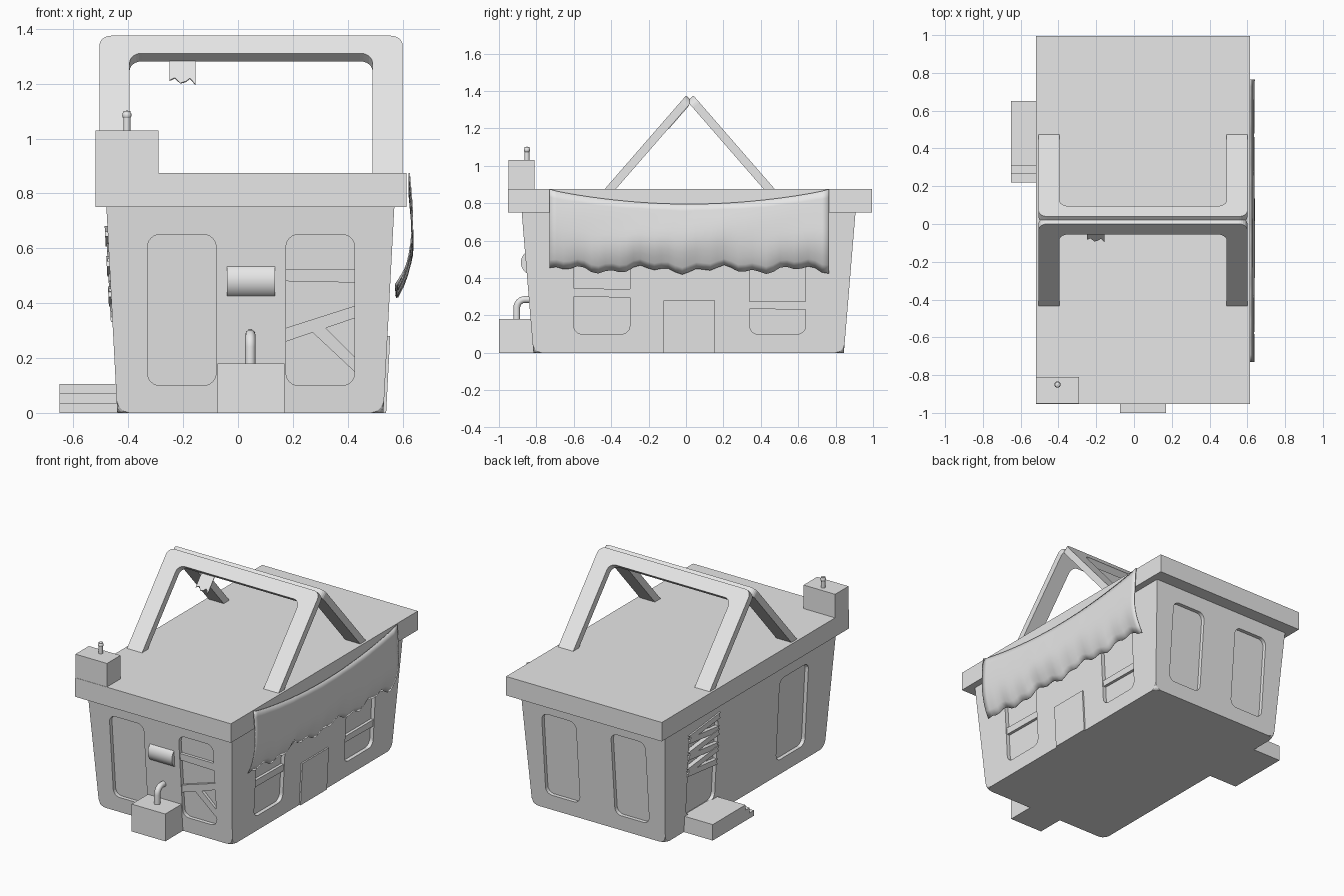
import bpy, bmesh, math
from mathutils import Matrix

if "Cube" in bpy.data.objects:
    bpy.data.objects.remove(bpy.data.objects["Cube"])

grey = bpy.data.materials.new("plain grey")
grey.use_nodes = True
grey.diffuse_color = (0.8, 0.8, 0.8, 1)
grey.node_tree.nodes["Principled BSDF"].inputs["Base Color"].default_value = (0.8, 0.8, 0.8, 1)

CX, CY = 0.045, 0.014       # body centre
LID = 0.875                 # height of the lid


def finish(name, bm, smooth=False):
    bmesh.ops.recalc_face_normals(bm, faces=bm.faces)
    me = bpy.data.meshes.new(name)
    bm.to_mesh(me)
    bm.free()
    ob = bpy.data.objects.new(name, me)
    bpy.context.collection.objects.link(ob)
    me.materials.append(grey)
    if smooth:
        smooth_object(ob)
    return ob


def smooth_object(ob):
    bpy.ops.object.select_all(action='DESELECT')
    ob.select_set(True)
    bpy.context.view_layer.objects.active = ob
    bpy.ops.object.shade_smooth_by_angle(angle=math.radians(40))


def loft(bm, a, b):
    """Closed solid between two matching outlines."""
    va, vb = [bm.verts.new(p) for p in a], [bm.verts.new(p) for p in b]
    bm.faces.new(va)
    bm.faces.new(vb[::-1])
    n = len(va)
    for i in range(n):
        j = (i + 1) % n
        bm.faces.new((va[i], vb[i], vb[j], va[j]))


def box(name, x0, x1, y0, y1, z0, z1):
    bm = bmesh.new()
    loft(bm, *[[(x0, y0, z), (x1, y0, z), (x1, y1, z), (x0, y1, z)] for z in (z0, z1)])
    return finish(name, bm)


def wall(side, u, z, d):
    """Point on a sloping body wall, d outwards from it."""
    hx, hy = 0.485 + 0.053 * z + d, 0.83 + 0.083 * z + d
    return {"front": (u, CY - hy, z), "back": (u, CY + hy, z),
            "left": (CX + hx, u, z), "right": (CX - hx, u, z)}[side]


def wall_prism(bm, side, pts, d0, d1):
    loft(bm, *[[wall(side, u, z, d) for u, z in pts] for d in (d0, d1)])


def arc(cx, cy, r, a0, a1, n=6):
    return [(cx + r * math.cos(math.radians(a0 + (a1 - a0) * i / n)),
             cy + r * math.sin(math.radians(a0 + (a1 - a0) * i / n))) for i in range(n + 1)]


def rounded_rect(x0, x1, y0, y1, r):
    return (arc(x1 - r, y1 - r, r, 0, 90) + arc(x0 + r, y1 - r, r, 90, 180)
            + arc(x0 + r, y0 + r, r, 180, 270) + arc(x1 - r, y0 + r, r, 270, 360))


# Tapered body with clipped lower corners
bm = bmesh.new()
rings = []
for z in (0, 0.78):
    hx, hy = 0.485 + 0.053 * z, 0.83 + 0.083 * z
    rings.append([(CX - hx, CY - hy, z), (CX + hx, CY - hy, z),
                  (CX + hx, CY + hy, z), (CX - hx, CY + hy, z)])
loft(bm, *rings)
bmesh.ops.bevel(bm, geom=[v for v in bm.verts if v.co.z < 0.01], offset=0.045,
                segments=3, profile=0.5, affect='VERTICES')
body = finish("body", bm)

# Recessed windows, two on each wall
bm = bmesh.new()
spans = {"front": ((-0.33, -0.08), (0.175, 0.425)), "left": ((-0.6, -0.3), (0.34, 0.64))}
spans["back"], spans["right"] = spans["front"], spans["left"]
for side, pair in spans.items():
    for u0, u1 in pair:
        wall_prism(bm, side, rounded_rect(u0, u1, 0.1, 0.65, 0.045), -0.025, 0.05)
cutter = finish("window_cutter", bm)
cutter.hide_render = True
cut = body.modifiers.new("windows", 'BOOLEAN')
cut.operation, cut.object, cut.solver = 'DIFFERENCE', cutter, 'EXACT'
bpy.context.view_layer.objects.active = body
bpy.ops.object.modifier_apply(modifier="windows")
bpy.data.objects.remove(cutter)

# Rim and lid
box("rim_lid", -0.52, 0.615, -0.952, 0.995, 0.75, LID)

# Boards inside the windows
boards = [
    ("front", [(0.175, 0.48), (0.425, 0.475), (0.425, 0.525), (0.175, 0.525)]),
    ("front", [(0.175, 0.26), (0.425, 0.345), (0.425, 0.39), (0.175, 0.31)]),
    ("front", [(0.27, 0.295), (0.425, 0.15), (0.425, 0.205), (0.32, 0.31)]),
    ("left", [(-0.6, 0.3), (-0.3, 0.295), (-0.3, 0.34), (-0.6, 0.345)]),
    ("left", [(0.34, 0.235), (0.64, 0.23), (0.64, 0.275), (0.34, 0.275)]),
]
for side, pts in boards:
    bm = bmesh.new()
    wall_prism(bm, side, pts, -0.03, -0.006)
    finish("window_board", bm)

# Crooked splintered slats over the rear window on the right
for i in range(6):
    z, tilt = 0.35 + 0.055 * i, 0.018 * (-1) ** i
    bm = bmesh.new()
    wall_prism(bm, "right", [(0.33, z - tilt), (0.65, z + tilt), (0.635, z + tilt + 0.02),
                             (0.655, z + tilt + 0.038), (0.335, z - tilt + 0.038),
                             (0.345, z - tilt + 0.018)], -0.02, 0.006 + 0.004 * (i % 2))
    finish("broken_slat", bm)

# Door on the left
bm = bmesh.new()
wall_prism(bm, "left", [(-0.12, 0), (0.155, 0), (0.155, 0.28), (-0.12, 0.28)], -0.02, 0.01)
finish("door", bm)

# Steps on the right
for i in range(3):
    box("step", -0.65, -0.43, 0.22 + 0.045 * i, 0.65, 0.035 * i, 0.035 * (i + 1))

# Folding handles leaning together
DY, DZ = 0.435, 0.5
L = math.hypot(DY, DZ)


def handle_point(x, s, t, rear):
    y = -0.435 + (s * DY + t * DZ) / L
    return (x, 0.04 - y if rear else y, LID + (s * DZ - t * DY) / L)


outline = ([(0.6, -0.06)] + arc(0.555, L - 0.045, 0.045, 0, 90)
           + arc(-0.46, L - 0.045, 0.045, 90, 180) + [(-0.505, -0.06), (-0.395, -0.06)]
           + arc(-0.35, L - 0.13, 0.045, 180, 90) + arc(0.445, L - 0.13, 0.045, 90, 0)
           + [(0.49, -0.06)])
for name, rear in (("front_handle", False), ("rear_handle", True)):
    bm = bmesh.new()
    loft(bm, *[[handle_point(x, s, t, rear) for x, s in outline] for t in (0, 0.045)])
    finish(name, bm)

# Torn scrap hanging from the front handle
scrap = [(-0.25, L - 0.03), (-0.155, L - 0.03), (-0.155, 0.465), (-0.175, 0.495),
         (-0.19, 0.48), (-0.21, 0.472), (-0.23, 0.497), (-0.25, 0.485)]
bm = bmesh.new()
loft(bm, *[[handle_point(x, s, t, False) for x, s in scrap] for t in (0.043, 0.048)])
finish("torn_scrap", bm)

# Chimney block with a round-headed pin
box("chimney_block", -0.52, -0.29, -0.95, -0.81, LID, 1.03)
bm = bmesh.new()
bmesh.ops.create_cone(bm, cap_ends=True, segments=16, radius1=0.013, radius2=0.013, depth=0.09,
                      matrix=Matrix.Translation((-0.405, -0.85, 1.055)))
bmesh.ops.create_uvsphere(bm, u_segments=16, v_segments=8, radius=0.017,
                          matrix=Matrix.Translation((-0.405, -0.85, 1.085)))
finish("chimney_pin", bm, True)

# Front block with a bent pipe
box("front_block", -0.075, 0.17, -1, -0.8, 0, 0.18)
curve = bpy.data.curves.new("bent_pipe", 'CURVE')
curve.dimensions, curve.bevel_depth, curve.bevel_resolution = '3D', 0.019, 3
curve.use_fill_caps = True
path = [(-0.905, 0.15)] + arc(-0.86, 0.24, 0.045, 180, 90, 8) + [(-0.79, 0.285)]
spline = curve.splines.new('POLY')
spline.points.add(len(path) - 1)
for p, (y, z) in zip(spline.points, path):
    p.co = (CX, y, z, 1)
curve.materials.append(grey)
bpy.context.collection.objects.link(bpy.data.objects.new("bent_pipe", curve))

# Round lamp drum between the front windows
bm = bmesh.new()
bmesh.ops.create_cone(bm, cap_ends=True, segments=32, radius1=0.068, radius2=0.068, depth=0.175,
                      matrix=Matrix.Translation((0.048, -0.815, 0.483))
                      @ Matrix.Rotation(math.pi / 2, 4, 'Y'))
finish("lamp_drum", bm, True)

# Sagging cloth on the left with a ragged hem
bm = bmesh.new()
COLS, ROWS = 40, 10
grid = []
for i in range(COLS + 1):
    f = i / COLS
    y = -0.73 + 1.495 * f
    top = LID - 0.08 * min(1, math.sin(math.pi * f) ** 0.8)
    hem = 0.445 + 0.014 * math.sin(23 * f) + 0.012 * math.sin(61 * f + 1)
    column = []
    for j in range(ROWS + 1):
        g = j / ROWS
        x = 0.624 + 0.012 * math.sin(math.pi * g) - 0.045 * max(0, g - 0.5) ** 2 * 4
        x += 0.004 * math.sin(9 * f + 8 * g) * g
        column.append(bm.verts.new((x, y, top + (hem - top) * g)))
    grid.append(column)
for a, b in zip(grid, grid[1:]):
    for j in range(ROWS):
        bm.faces.new((a[j], b[j], b[j + 1], a[j + 1]))
cloth = finish("hanging_cloth", bm, True)
thick = cloth.modifiers.new("thickness", 'SOLIDIFY')
thick.thickness, thick.offset = 0.005, 0
